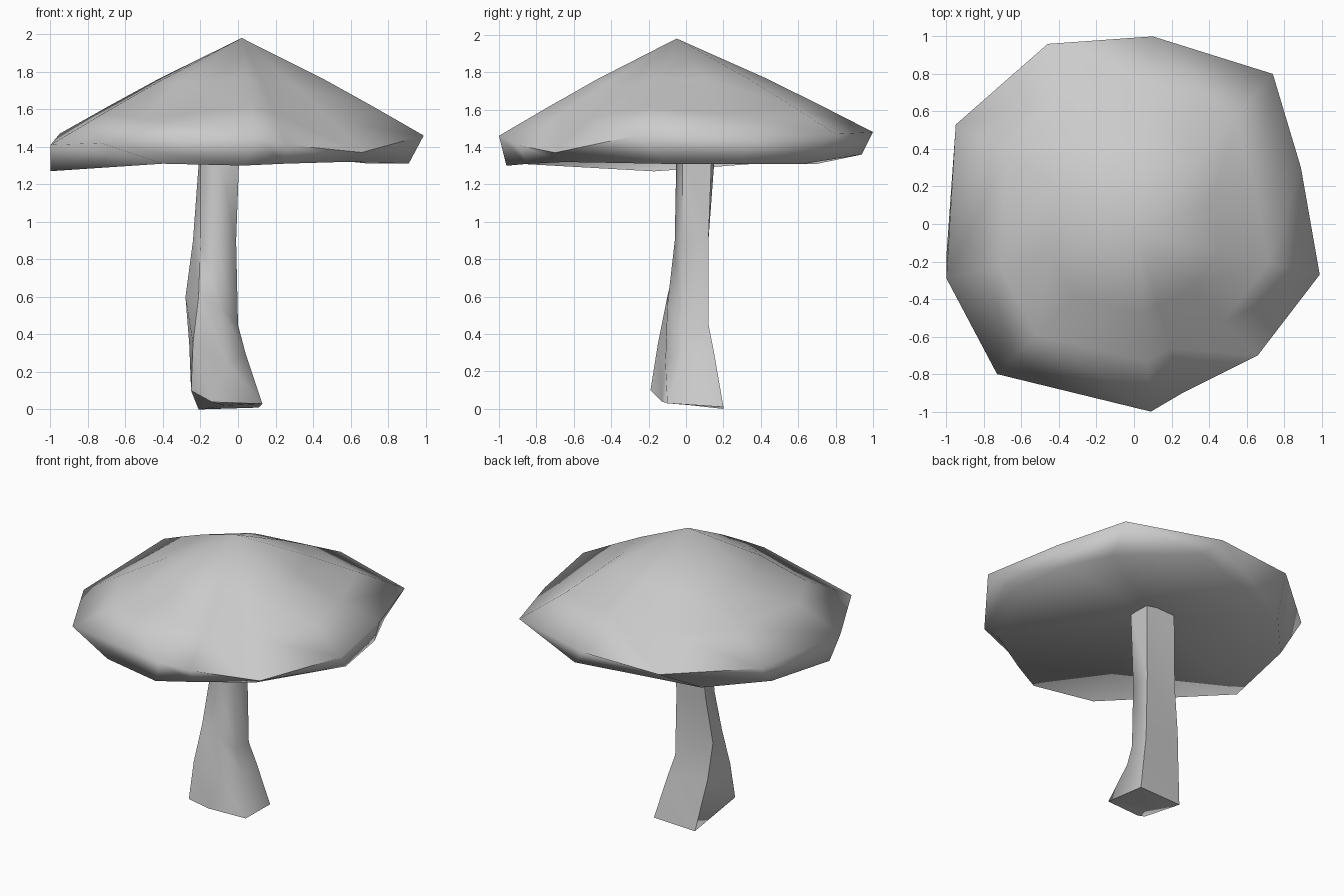
import bpy
import math
from mathutils import Vector

cube = bpy.data.objects.get("Cube")
if cube:
    bpy.data.objects.remove(cube, do_unlink=True)

# One plain grey for the whole mushroom
grey = bpy.data.materials.new("plain grey")
grey.use_nodes = True
colour = (0.6, 0.6, 0.6, 1)
grey.diffuse_color = colour
grey.node_tree.nodes["Principled BSDF"].inputs["Base Color"].default_value = colour


def loft(name, rings, top, bottom, angle):
    """Join equal rings from top to bottom and close each end with a fan."""
    count = len(rings[0])
    verts = [point for ring in rings for point in ring] + [top, bottom]
    top_id, bottom_id = len(verts) - 2, len(verts) - 1
    last = (len(rings) - 1) * count
    faces = []
    for i in range(count):
        j = (i + 1) % count
        faces.append((top_id, i, j))
        faces.append((bottom_id, last + j, last + i))
        for r in range(len(rings) - 1):
            a, b = r * count, (r + 1) * count
            faces.append((a + i, b + i, b + j))
            faces.append((a + i, b + j, a + j))
    mesh = bpy.data.meshes.new(name)
    mesh.from_pydata(verts, [], faces)
    mesh.update()
    mesh.materials.append(grey)
    obj = bpy.data.objects.new(name, mesh)
    bpy.context.collection.objects.link(obj)
    bpy.ops.object.select_all(action="DESELECT")
    obj.select_set(True)
    bpy.context.view_layer.objects.active = obj
    bpy.ops.object.shade_smooth_by_angle(angle=math.radians(angle))
    return obj


# Cap: uneven rim, counter-clockwise from the left side
apex = Vector((0.02, -0.05, 1.98))
rim = [Vector(p) for p in (
    (0.99, -0.27, 1.46), (0.89, 0.3, 1.46), (0.74, 0.8, 1.47),
    (0.1, 1, 1.48), (-0.46, 0.96, 1.46), (-0.95, 0.53, 1.47),
    (-1, -0.29, 1.41), (-0.73, -0.8, 1.42), (0.09, -1, 1.46),
    (0.26, -0.9, 1.41), (0.66, -0.7, 1.37))]
dented = {1: 0.04, 7: 0.04}      # spokes where the cap sinks towards the rim


def cap_ring(t, bulge, dent):
    ring = []
    for i, p in enumerate(rim):
        point = apex.lerp(p, t)
        point.z += bulge - dent * dented.get(i, 0)
        ring.append(point)
    return ring


# Lower lip tucked inside the rim
lip = [Vector(p) for p in (
    (0.91, -0.1, 1.31), (0.84, 0.32, 1.31), (0.7, 0.63, 1.31),
    (0.21, 0.94, 1.36), (-0.61, 0.7, 1.31), (-0.92, 0.36, 1.31),
    (-1, -0.17, 1.27), (-0.4, -0.88, 1.31), (0.03, -0.96, 1.3),
    (0.25, -0.85, 1.31), (0.59, -0.65, 1.32))]
# The underside rises towards the stem
loft("mushroom_cap", [cap_ring(0.45, 0.015, 0), cap_ring(0.72, 0.01, 1), rim, lip],
     apex, Vector((-0.1, 0.05, 1.43)), 90)

# Stem: five-sided, bent, flaring into a lopsided foot
stem = [
    [(-0.2, 0, 1.44), (-0.12, -0.05, 1.44), (0.01, -0.02, 1.44),
     (0.01, 0.14, 1.44), (-0.2, 0.16, 1.44)],
    [(-0.2, -0.03, 0.9), (-0.12, -0.06, 0.9), (-0.01, -0.02, 0.9),
     (-0.01, 0.12, 0.9), (-0.24, 0.12, 0.9)],
    [(-0.21, -0.1, 0.6), (-0.1, -0.1, 0.55), (0, -0.02, 0.45),
     (0, 0.12, 0.45), (-0.28, 0.1, 0.6)],
    [(-0.24, -0.15, 0.35), (-0.06, -0.11, 0.25), (0.04, -0.02, 0.3),
     (0.04, 0.15, 0.3), (-0.26, 0.13, 0.35)],
    [(-0.25, -0.19, 0.1), (-0.14, -0.13, 0.04), (0.13, -0.1, 0.03),
     (0.11, 0.2, 0.01), (-0.21, 0.2, 0)],
]
loft("mushroom_stem", stem, (-0.1, 0.05, 1.45), (-0.07, 0.02, 0.02), 75)
